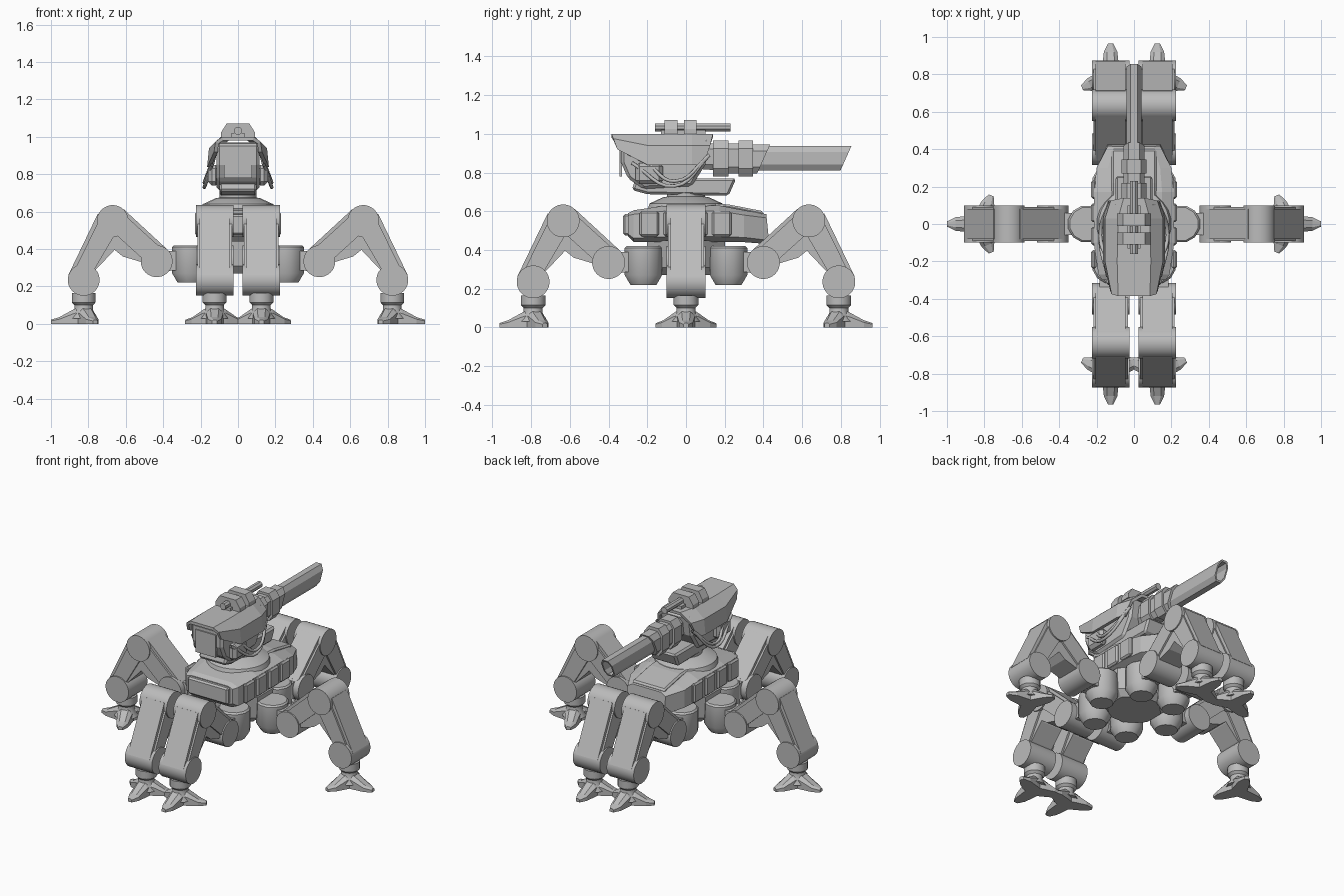
import bpy, bmesh, math
from mathutils import Matrix, Vector

cube = bpy.data.objects.get("Cube")
if cube:
    bpy.data.objects.remove(cube)

grey = bpy.data.materials.new("armour_grey")
grey.use_nodes = True
GREY = (0.5, 0.5, 0.5, 1)
grey.diffuse_color = GREY
next(n for n in grey.node_tree.nodes if n.type == 'BSDF_PRINCIPLED').inputs["Base Color"].default_value = GREY


def add(name, bm, smooth=False):
    bmesh.ops.recalc_face_normals(bm, faces=bm.faces)
    mesh = bpy.data.meshes.new(name)
    bm.to_mesh(mesh)
    bm.free()
    mesh.materials.append(grey)
    ob = bpy.data.objects.new(name, mesh)
    bpy.context.collection.objects.link(ob)
    if smooth:
        bpy.ops.object.select_all(action='DESELECT')
        ob.select_set(True)
        bpy.context.view_layer.objects.active = ob
        bpy.ops.object.shade_smooth_by_angle(angle=math.radians(40))
    return ob


def loft(name, rings, closed=True, smooth=False):
    """Skin a row of matching rings; closed rings get end caps."""
    bm = bmesh.new()
    vs = [[bm.verts.new(p) for p in r] for r in rings]
    n = len(rings[0])
    for a, b in zip(vs, vs[1:]):
        for i in range(n if closed else n - 1):
            j = (i + 1) % n
            bm.faces.new((a[i], a[j], b[j], b[i]))
    if closed:
        bm.faces.new(vs[0])
        bm.faces.new(vs[-1])
    return add(name, bm, smooth)


def side_profile(name, pts, hw, bevel=0.0):
    """Extrude a (y, z) outline across x."""
    ob = loft(name, [[(x, y, z) for y, z in pts] for x in (-hw, hw)])
    if bevel:
        m = ob.modifiers.new("chamfer", 'BEVEL')
        m.width, m.segments = bevel, 1
    return ob


def box(name, x, y, z, bevel=0.0):
    ob = side_profile(name, [(y[0], z[0]), (y[1], z[0]), (y[1], z[1]), (y[0], z[1])],
                      (x[1] - x[0]) / 2, bevel)
    ob.location.x = (x[0] + x[1]) / 2
    return ob


def turned(name, steps, sides, axis='Z', smooth=True):
    """Revolve (radius, height) steps around an axis."""
    rot = {'Z': Matrix(), 'X': Matrix.Rotation(math.pi / 2, 4, 'Y'),
           'Y': Matrix.Rotation(-math.pi / 2, 4, 'X')}[axis]
    rings = []
    for r, h in steps:
        angles = [(i + 0.5) * math.tau / sides for i in range(sides)]
        rings.append([rot @ Vector((r * math.cos(a), r * math.sin(a), h)) for a in angles])
    return loft(name, rings, smooth=smooth)


def octagon(y, hw, zb, zt, cut, slant=0.0):
    """Upright chamfered rectangle at a given y; slant pulls the lower edge back."""
    cw, cz = hw * cut, (zt - zb) / 2 * cut
    pts = [(-hw + cw, zb), (hw - cw, zb), (hw, zb + cz), (hw, zt - cz),
           (hw - cw, zt), (-hw + cw, zt), (-hw, zt - cz), (-hw, zb + cz)]
    return [(x, y - slant * (zt - z), z) for x, z in pts]


# Leg parts, built facing +y around a centre line and then copied to six places
def make_leg():
    parts = []
    pod = turned("hip_pod", [(0.07, 0.22), (0.1, 0.27), (0.1, 0.41), (0.09, 0.42)], 12)
    pod.location.y = 0.22
    parts.append(pod)
    for name, y, z in (("hip_joint", 0.4, 0.335), ("knee_joint", 0.635, 0.55), ("ankle_joint", 0.79, 0.235)):
        ob = turned(name, [(0.085, -0.1), (0.085, 0.1)], 28, 'X')
        ob.location = (0, y, z)
        parts.append(ob)
    parts.append(side_profile("hip_link", [(0.22, 0.29), (0.4, 0.28), (0.4, 0.39), (0.22, 0.39)], 0.06))
    parts.append(side_profile("thigh", [(0.345, 0.4), (0.575, 0.612), (0.64, 0.55), (0.63, 0.4),
                                        (0.58, 0.36), (0.48, 0.33), (0.4, 0.3)], 0.08))
    parts.append(side_profile("thigh_frame", [(0.36, 0.39), (0.59, 0.6), (0.635, 0.55),
                                              (0.61, 0.47), (0.45, 0.325), (0.4, 0.335)], 0.092))
    parts.append(side_profile("shin", [(0.715, 0.588), (0.872, 0.262), (0.79, 0.235), (0.72, 0.295),
                                       (0.63, 0.39), (0.57, 0.5), (0.635, 0.55)], 0.08))
    parts.append(side_profile("shin_frame", [(0.695, 0.58), (0.85, 0.265), (0.79, 0.235),
                                             (0.745, 0.27), (0.61, 0.5)], 0.092))
    # Foot: flared collar and three pointed toes
    collar = turned("ankle_collar", [(0.075, 0.03), (0.05, 0.075), (0.05, 0.1), (0.065, 0.115), (0.065, 0.165)], 16)
    collar.location.y = 0.79
    parts.append(collar)
    for angle, length in ((0, 0.175), (112, 0.165), (-112, 0.165)):
        rings = []
        for d, w, h in ((-0.02, 0.05, 0.1), (0.05, 0.045, 0.08), (length - 0.045, 0.036, 0.036), (length, 0.014, 0.022)):
            rings.append([(-w, d, 0), (w, d, 0), (w, d, h * 0.7), (w * 0.5, d, h), (-w * 0.5, d, h), (-w, d, h * 0.7)])
        toe = loft("toe", rings)
        toe.location.y = 0.79
        toe.rotation_euler.z = math.radians(angle)
        parts.append(toe)
    return parts


parts = make_leg()
bpy.context.view_layer.update()
places = [("rear_left", 0.125, 0, 0), ("rear_right", -0.125, 0, 0), ("front_left", 0.125, 0, 180),
          ("front_right", -0.125, 0, 180), ("middle_left", 0.035, 0, -90), ("middle_right", -0.035, 0, 90)]
for place, x, y, deg in places:
    frame = Matrix.Translation((x, y, 0)) @ Matrix.Rotation(math.radians(deg), 4, 'Z')
    for part in parts:
        copy = part.copy()
        copy.name = place + "_" + part.name.split(".")[0]
        copy.matrix_world = frame @ part.matrix_world
        bpy.context.collection.objects.link(copy)
for part in parts:
    bpy.data.objects.remove(part)

# Chassis
turned("belly", [(0.17, 0.27), (0.21, 0.31), (0.22, 0.45)], 8, smooth=False)
loft("hull", [octagon(-0.3, 0.17, 0.47, 0.59, 0.2), octagon(-0.27, 0.19, 0.44, 0.605, 0.25),
              octagon(-0.1, 0.215, 0.44, 0.63, 0.3), octagon(0.17, 0.215, 0.44, 0.63, 0.3),
              octagon(0.3, 0.2, 0.44, 0.605, 0.3), octagon(0.415, 0.14, 0.43, 0.585, 0.25, -0.1)])
box("front_plate", (-0.15, 0.15), (-0.325, -0.29), (0.475, 0.585), 0.01)
side_profile("rear_deck", [(0.14, 0.6), (0.14, 0.64), (0.22, 0.635), (0.4, 0.6), (0.4, 0.57)], 0.12, 0.01)
for side in (-1, 1):
    for y in (-0.19, -0.065, 0.06, 0.185):
        box("side_panel", (side * 0.215 - 0.014, side * 0.215 + 0.014), (y - 0.05, y + 0.05), (0.47, 0.6), 0.01)
turned("turret_ring", [(0.2, 0.61), (0.19, 0.64), (0.12, 0.672), (0.1, 0.675), (0.1, 0.7)], 24)

# Turret
side_profile("turret_base", [(-0.28, 0.71), (-0.2, 0.688), (0.22, 0.68), (0.26, 0.77), (0.06, 0.77), (-0.25, 0.8)], 0.1, 0.012)
side_profile("turret_core", [(-0.335, 0.965), (-0.335, 0.85), (-0.3, 0.77), (-0.22, 0.715),
                             (0.03, 0.73), (0.1, 0.84), (0.12, 0.97)], 0.115, 0.015)
box("sensor_face", (-0.075, 0.075), (-0.343, -0.33), (0.78, 0.93))
rows = []
for top, mid, low in (((0.085, -0.385, 1.0), (0.12, -0.375, 0.975), (0.128, -0.355, 0.92)),
                      ((0.09, -0.2, 1.0), (0.155, -0.2, 0.94), (0.165, -0.2, 0.84)),
                      ((0.085, 0.03, 1.0), (0.155, 0.03, 0.94), (0.165, 0.03, 0.84)),
                      ((0.055, 0.14, 1.0), (0.125, 0.125, 0.94), (0.15, 0.09, 0.84))):
    half = [low, mid, top]
    rows.append([(-x, y, z) for x, y, z in half] + half[::-1])
hood = loft("turret_hood", rows, closed=False)
hood.modifiers.new("thickness", 'SOLIDIFY').thickness = 0.02
hood.modifiers["thickness"].offset = -1 if hood.data.polygons[2].normal.z > 0 else 1
for side in (-1, 1):
    box("cheek_block", (side * 0.13 - 0.03, side * 0.13 + 0.03), (-0.26, -0.12), (0.74, 0.85), 0.02)
    # Hanging cables
    for drop, start in ((0.73, -0.28), (0.755, -0.2)):
        curve = bpy.data.curves.new("cable", 'CURVE')
        curve.dimensions = '3D'
        curve.bevel_depth, curve.bevel_resolution, curve.resolution_u = 0.01, 1, 6
        spline = curve.splines.new('BEZIER')
        path = [(0.14, start, 0.85), (0.18, -0.06, drop), (0.13, 0.12, 0.89)]
        spline.bezier_points.add(len(path) - 1)
        for p, (x, y, z) in zip(spline.bezier_points, path):
            p.co = (side * x, y, z)
            p.handle_left_type = p.handle_right_type = 'AUTO'
        curve.materials.append(grey)
        cable = bpy.data.objects.new("cable", curve)
        bpy.context.collection.objects.link(cable)
        bpy.ops.object.select_all(action='DESELECT')
        cable.select_set(True)
        bpy.context.view_layer.objects.active = cable
        bpy.ops.object.convert(target='MESH')

# Main gun with a raked, hollow muzzle
loft("gun_mount", [octagon(0.05, 0.055, 0.82, 0.95, 0.4), octagon(0.3, 0.055, 0.8, 0.95, 0.4)])
for y0, y1 in ((0.14, 0.22), (0.27, 0.345)):
    loft("gun_clamp", [octagon(y, 0.068, 0.78, 0.965, 0.45) for y in (y0, y1)])
loft("barrel_sleeve", [octagon(0.22, 0.055, 0.795, 0.945, 0.45), octagon(0.435, 0.055, 0.795, 0.945, 0.45, 0.45)])
loft("barrel", [octagon(0.3, 0.04, 0.81, 0.937, 0.5), octagon(0.855, 0.04, 0.81, 0.937, 0.5, 0.45),
                octagon(0.85, 0.031, 0.821, 0.926, 0.5, 0.45), octagon(0.7, 0.031, 0.821, 0.926, 0.5)])

# Roof scope
scope = turned("scope_tube", [(0.022, -0.16), (0.022, 0.23)], 8, 'Y', False)
scope.location.z = 1.033
for y0, y1 in ((-0.11, -0.045), (-0.01, 0.055)):
    loft("scope_clamp", [[(-0.09, y, 1.0), (0.09, y, 1.0), (0.09, y, 1.025), (0.06, y, 1.072),
                          (-0.06, y, 1.072), (-0.09, y, 1.025)] for y in (y0, y1)])
box("scope_rail", (-0.035, 0.035), (-0.13, 0.1), (0.995, 1.02))
